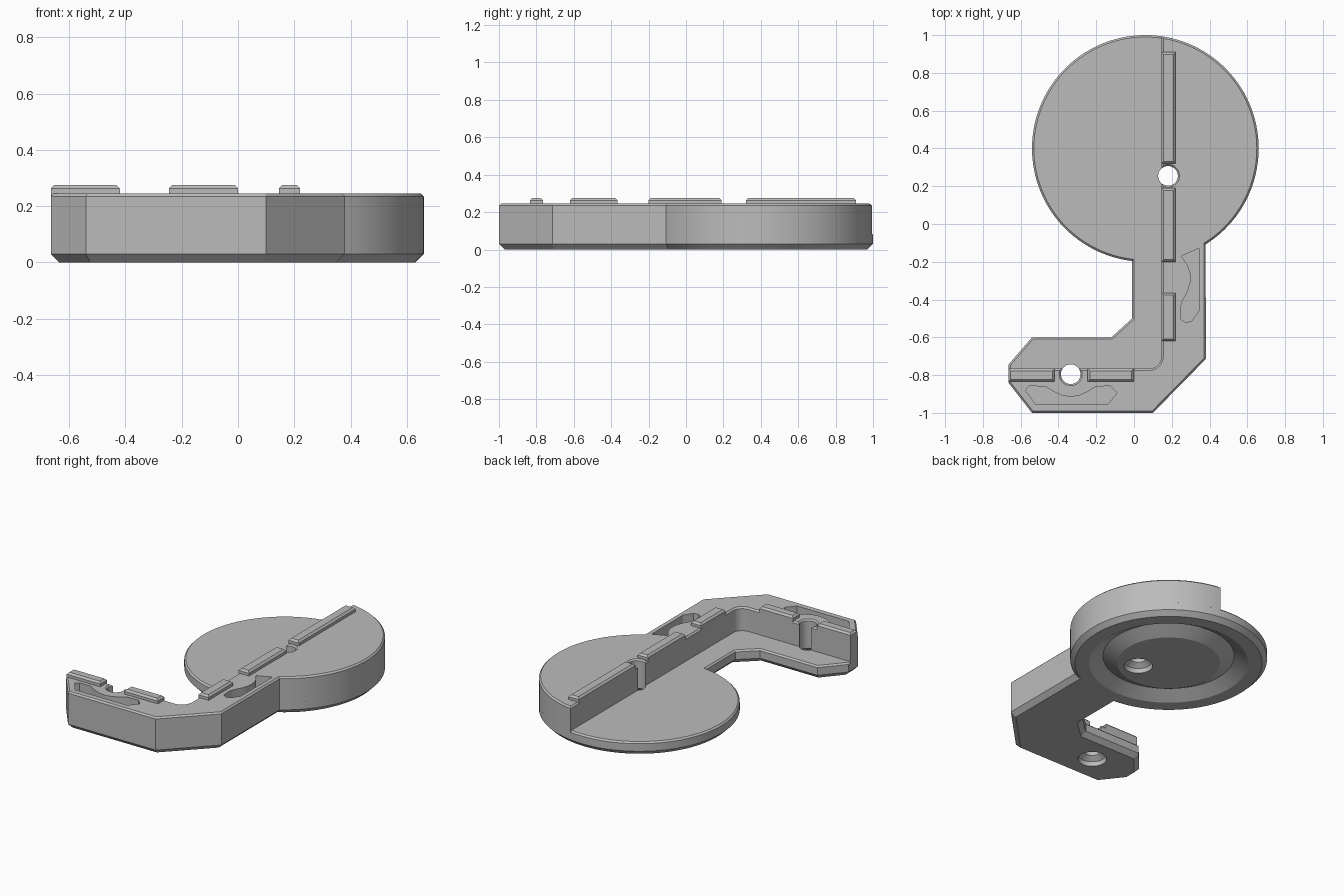
import bpy, bmesh, math
from math import cos, sin, radians, pi
from mathutils import Vector

cube = bpy.data.objects.get("Cube")
if cube:
    bpy.data.objects.remove(cube)

grey = bpy.data.materials.new("plain_grey")
grey.use_nodes = True
grey.diffuse_color = (0.5, 0.5, 0.5, 1)
grey.node_tree.nodes["Principled BSDF"].inputs["Base Color"].default_value = (0.5, 0.5, 0.5, 1)


def finish(name, bm):
    bmesh.ops.recalc_face_normals(bm, faces=bm.faces[:])
    mesh = bpy.data.meshes.new(name)
    bm.to_mesh(mesh)
    bm.free()
    mesh.materials.append(grey)
    obj = bpy.data.objects.new(name, mesh)
    bpy.context.collection.objects.link(obj)
    return obj


def arc(cx, cy, r, a0, a1, n):
    angles = [radians(a0 + (a1 - a0) * i / n) for i in range(n + 1)]
    return [(cx + r * cos(a), cy + r * sin(a)) for a in angles]


def inset(points, d):
    """Mitred inward offset of a counter-clockwise outline."""
    pts = [Vector(p) for p in points]
    result = []
    for i, p in enumerate(pts):
        a = (p - pts[i - 1]).normalized()
        b = (pts[(i + 1) % len(pts)] - p).normalized()
        na, nb = Vector((-a.y, a.x)), Vector((-b.y, b.x))
        result.append(p + (na + nb) * d / (1 + na.dot(nb)))
    return result


def prism(name, outline, layers):
    """Stack of (height, inset) copies of an outline, capped at both ends."""
    bm = bmesh.new()
    rings = [[bm.verts.new((p[0], p[1], z)) for p in inset(outline, d)] for z, d in layers]
    n = len(outline)
    for low, high in zip(rings, rings[1:]):
        for i in range(n):
            j = (i + 1) % n
            bm.faces.new((low[i], low[j], high[j], high[i]))
    bm.faces.new(rings[0][::-1])
    bm.faces.new(rings[-1])
    return finish(name, bm)


def lathe(name, cx, cy, profile, steps, closed=False):
    """Solid of revolution about a vertical axis."""
    bm = bmesh.new()
    rings = [[bm.verts.new((cx + r * cos(2 * pi * k / steps), cy + r * sin(2 * pi * k / steps), z))
              for k in range(steps)] for r, z in profile]
    pairs = list(zip(rings, rings[1:]))
    if closed:
        pairs.append((rings[-1], rings[0]))
    for low, high in pairs:
        for i in range(steps):
            j = (i + 1) % steps
            bm.faces.new((low[i], low[j], high[j], high[i]))
    if not closed:
        bm.faces.new(rings[0][::-1])
        bm.faces.new(rings[-1])
    return finish(name, bm)


def cut(target, cutter):
    mod = target.modifiers.new("cut", "BOOLEAN")
    mod.operation = "DIFFERENCE"
    mod.solver = "EXACT"
    mod.object = cutter
    bpy.context.view_layer.objects.active = target
    bpy.ops.object.modifier_apply(modifier=mod.name)


# Outlines: a round head joined to an angled arm
HX, HY, R = 0.06, 0.4, 0.6
WALL_X, WALL_Y = 0.145, -0.765
right_join = -57.8
outer_arm = [(-0.665, -0.84), (-0.54, -1.0), (0.10, -1.0), (0.38, -0.715)]
inner_arm = [(-0.01, -0.50), (-0.12, -0.60), (-0.54, -0.60), (-0.665, -0.745)]
base_outline = arc(HX, HY, R, right_join, 263.3, 110) + inner_arm + outer_arm
wall_outline = (arc(HX, HY, R, right_join, 81.85, 48)
                + arc(WALL_X - 0.065, WALL_Y + 0.065, 0.065, 0, -90, 10)
                + [(-0.665, WALL_Y)] + outer_arm)

# Thin base plate and the raised half standing on it
base = prism("base_plate", base_outline, [(0, 0.03), (0.03, 0), (0.08, 0), (0.09, 0.01)])
wall = prism("raised_half", wall_outline, [(0.08, 0), (0.235, 0), (0.245, 0.01)])

# V groove under the head
cutters = []
groove = lathe("groove_cutter", HX, HY, [(0.50, -0.01), (0.40, 0.05), (0.295, -0.01)], 96, True)
cut(base, groove)
cutters.append(groove)

# Screw holes, wide below and flared at the top
for x, y in [(0.18, 0.255), (-0.335, -0.795)]:
    hole = lathe("hole_cutter", x, y,
                 [(0.09, -0.02), (0.085, 0.03), (0.052, 0.055), (0.052, 0.236), (0.062, 0.246), (0.062, 0.3)], 40)
    cut(base, hole)
    cut(wall, hole)
    cutters.append(hole)

# Curved pockets in the top of the arm
front_pocket = [(-0.575, -0.88), (-0.52, -0.955), (-0.14, -0.955), (-0.09, -0.895), (-0.125, -0.858),
                (-0.20, -0.86), (-0.25, -0.89), (-0.29, -0.908), (-0.335, -0.915), (-0.38, -0.908),
                (-0.42, -0.89), (-0.47, -0.86), (-0.555, -0.858)]
side_pocket = [(0.25, -0.17), (0.285, -0.22), (0.298, -0.26), (0.298, -0.31), (0.285, -0.355), (0.255, -0.41),
               (0.245, -0.45), (0.25, -0.505), (0.27, -0.52), (0.305, -0.515), (0.343, -0.46), (0.343, -0.13)]
for outline in (front_pocket, side_pocket):
    pocket = prism("pocket_cutter", outline, [(0.15, 0), (0.3, 0)])
    cut(wall, pocket)
    cutters.append(pocket)

for c in cutters:
    bpy.data.objects.remove(c)

# Locating ribs along the edge of the raised half
parts = [base, wall]
ribs = [("head_rib_back", WALL_X, 0.22, 0.32, 0.91), ("head_rib_front", WALL_X, 0.22, -0.2, 0.19),
        ("arm_rib_side", WALL_X, 0.22, -0.62, -0.365), ("arm_rib_middle", -0.245, 0.0, -0.835, WALL_Y),
        ("arm_rib_end", -0.665, -0.42, -0.835, WALL_Y)]
for name, x0, x1, y0, y1 in ribs:
    rect = [(x0, y0), (x1, y0), (x1, y1), (x0, y1)]
    parts.append(prism(name, rect, [(0.235, 0), (0.263, 0), (0.275, 0.012)]))

# Smooth curved sides, crisp edges
bpy.ops.object.select_all(action="DESELECT")
for part in parts:
    part.select_set(True)
bpy.context.view_layer.objects.active = base
bpy.ops.object.shade_smooth_by_angle(angle=radians(25))
